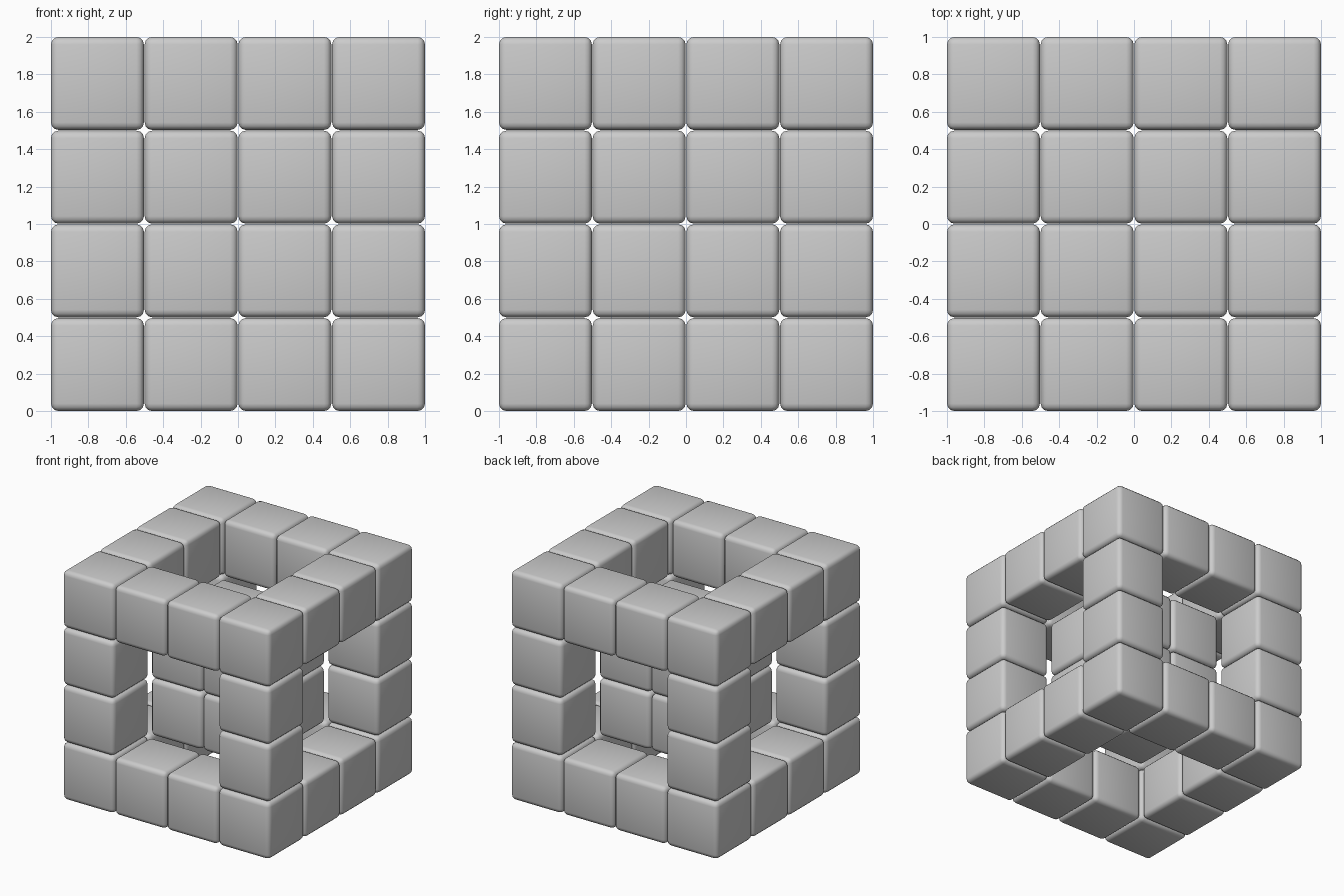
import bpy
import bmesh
from itertools import product

PITCH, SIZE, RADIUS = 0.501, 0.497, 0.04

default = bpy.data.objects.get("Cube")
if default:
    bpy.data.objects.remove(default, do_unlink=True)

# Single plain grey
grey = bpy.data.materials.new("plain grey")
grey.use_nodes = True
colour = (0.6, 0.6, 0.6, 1)
grey.diffuse_color = colour
grey.node_tree.nodes["Principled BSDF"].inputs["Base Color"].default_value = colour

# One rounded block, shared by every copy
block = bpy.data.meshes.new("rounded_block")
bm = bmesh.new()
bmesh.ops.create_cube(bm, size=SIZE)
bmesh.ops.bevel(bm, geom=bm.edges[:], offset=RADIUS, segments=3,
                profile=0.5, affect='EDGES')
for face in bm.faces:
    face.smooth = True
bm.to_mesh(block)
bm.free()
block.materials.append(grey)

# Frame blocks lie on the outer edges, core blocks fill the middle
for cell in product(range(4), repeat=3):
    outer = sum(i in (0, 3) for i in cell)
    if outer == 1:
        continue
    name = {0: "core_block", 2: "frame_edge_block", 3: "frame_corner_block"}[outer]
    obj = bpy.data.objects.new(name, block)
    x, y, z = ((i - 1.5) * PITCH for i in cell)
    obj.location = (x, y, z + 1)
    bpy.context.collection.objects.link(obj)
